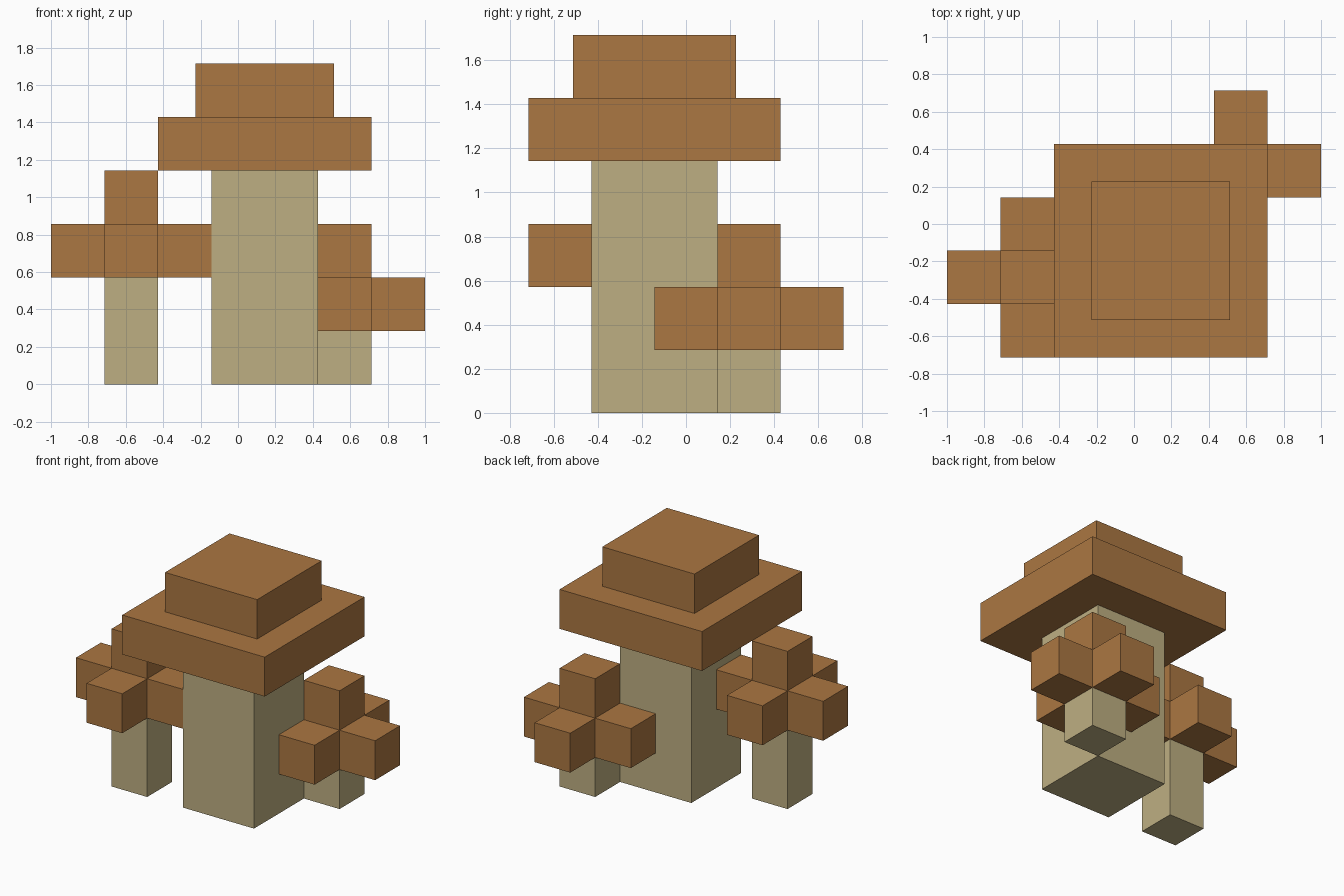
import bpy, bmesh
from mathutils import Matrix, Vector

cube = bpy.data.objects.get("Cube")
if cube:
    bpy.data.objects.remove(cube, do_unlink=True)

U = 2 / 7  # one block


def material(name, rgb):
    mat = bpy.data.materials.new(name)
    mat.use_nodes = True
    color = (*rgb, 1)
    mat.diffuse_color = color
    bsdf = next(n for n in mat.node_tree.nodes if n.type == 'BSDF_PRINCIPLED')
    bsdf.inputs["Base Color"].default_value = color
    return mat


BROWN = material("cap brown", (0.407, 0.184, 0.054))
BEIGE = material("stem beige", (0.515, 0.429, 0.223))


def box(size, base):
    """Box mesh measured in blocks, resting on the base point."""
    bm = bmesh.new()
    centre = Vector(base) + Vector((0, 0, size[2] / 2))
    bmesh.ops.create_cube(bm, size=1, matrix=Matrix.Translation(centre) @ Matrix.Diagonal((*size, 1)))
    bm.normal_update()
    return bm


def grow(bm, faces):
    """Push each face out by one block along its own normal."""
    for face in bmesh.ops.extrude_discrete_faces(bm, faces=faces)["faces"]:
        face.normal_update()
        bmesh.ops.translate(bm, verts=face.verts, vec=face.normal.copy())


def finish(bm, name, mat):
    bmesh.ops.recalc_face_normals(bm, faces=bm.faces)
    bmesh.ops.scale(bm, verts=bm.verts, vec=(U, U, U))
    mesh = bpy.data.meshes.new(name)
    bm.to_mesh(mesh)
    bm.free()
    mesh.materials.append(mat)
    bpy.context.collection.objects.link(bpy.data.objects.new(name, mesh))


# Large mushroom: thick stem and stepped cap
x, y = 0.5, -0.5
finish(box((2, 2, 4), (x, y, 0)), "large_stem", BEIGE)
cap = box((4, 4, 1), (x, y, 4))
top = max(cap.faces, key=lambda f: f.calc_center_median().z)
bmesh.ops.inset_individual(cap, faces=[top], thickness=1)
grow(cap, [top])
finish(cap, "large_cap", BROWN)

# Small mushrooms: slim stem and cross-shaped cap with a top block
for name, x, y, height in (("right_side", -2, -1, 2), ("left_side", 2, 1, 1)):
    finish(box((1, 1, height), (x, y, 0)), name + "_stem", BEIGE)
    cap = box((1, 1, 1), (x, y, height))
    grow(cap, [f for f in cap.faces if f.normal.z > -0.5])
    finish(cap, name + "_cap", BROWN)
